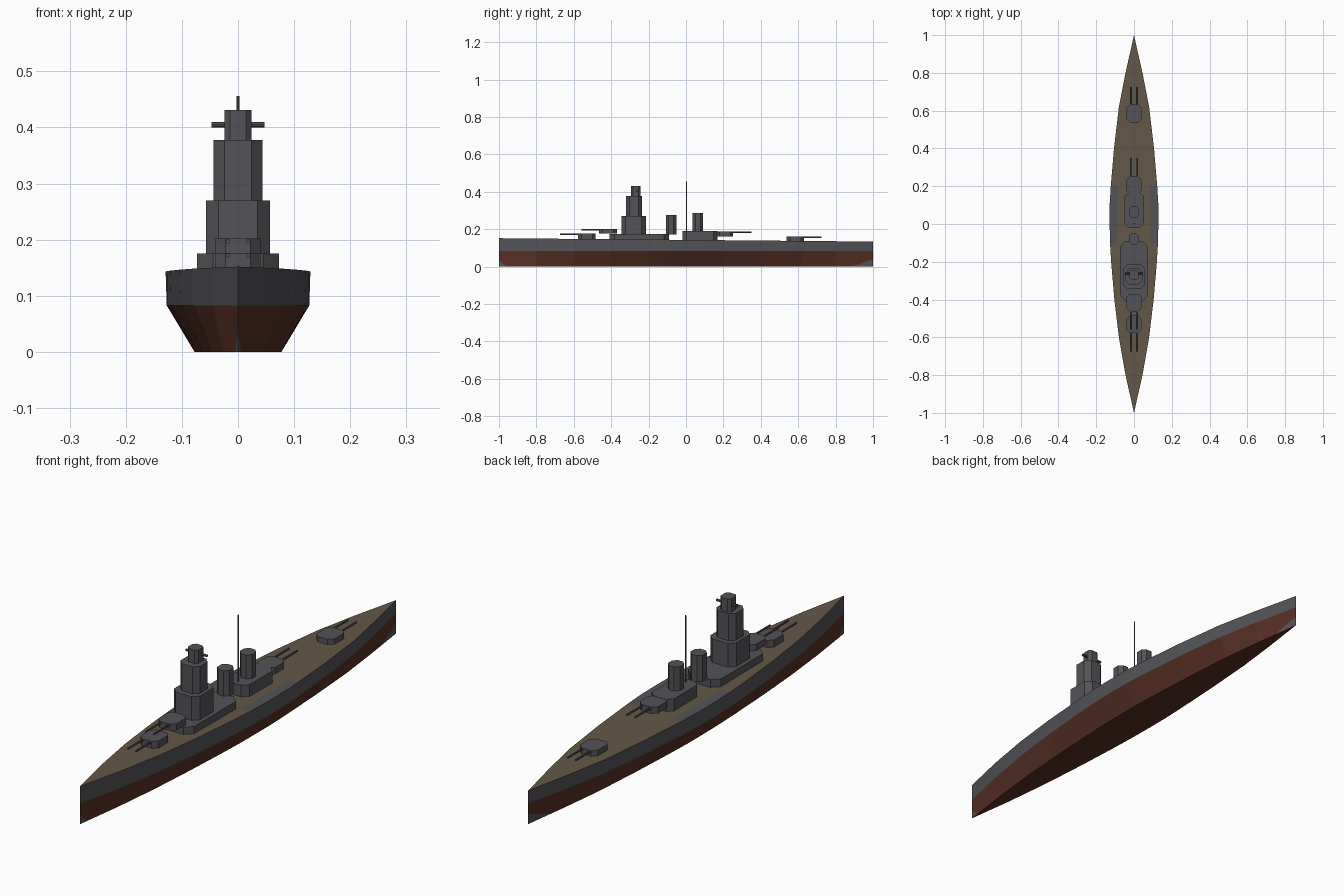
import bpy, bmesh, math
from mathutils import Vector

if "Cube" in bpy.data.objects:
    bpy.data.objects.remove(bpy.data.objects["Cube"])


def material(name, rgb):
    m = bpy.data.materials.new(name)
    m.diffuse_color = (*rgb, 1)
    m.use_nodes = True
    m.node_tree.nodes["Principled BSDF"].inputs["Base Color"].default_value = m.diffuse_color
    return m


GREY = material("naval grey", (0.088, 0.088, 0.098))
RED = material("hull red", (0.100, 0.030, 0.019))
WOOD = material("deck brown", (0.125, 0.096, 0.062))


def finish(bm, name, mats):
    me = bpy.data.meshes.new(name)
    bm.normal_update()
    bm.to_mesh(me)
    bm.free()
    for m in mats:
        me.materials.append(m)
    ob = bpy.data.objects.new(name, me)
    bpy.context.collection.objects.link(ob)
    return ob


def prism(name, hx, y0, y1, z0, z1, c):
    """Block with chamfered vertical corners."""
    pts = [(hx - c, y0), (hx, y0 + c), (hx, y1 - c), (hx - c, y1),
           (c - hx, y1), (-hx, y1 - c), (-hx, y0 + c), (c - hx, y0)]
    bm = bmesh.new()
    low = [bm.verts.new((x, y, z0)) for x, y in pts]
    top = [bm.verts.new((x, y, z1)) for x, y in pts]
    bm.faces.new(top)
    bm.faces.new(low[::-1])
    for i in range(8):
        j = (i + 1) % 8
        bm.faces.new((low[i], low[j], top[j], top[i]))
    return finish(bm, name, [GREY])


def rod(name, a, b, r, n=8):
    """Cylinder between two points."""
    a, b = Vector(a), Vector(b)
    bm = bmesh.new()
    bmesh.ops.create_cone(bm, cap_ends=True, segments=n, radius1=r, radius2=r,
                          depth=(b - a).length)
    ob = finish(bm, name, [GREY])
    ob.location = (a + b) / 2
    ob.rotation_euler = (b - a).to_track_quat('Z', 'Y').to_euler()
    return ob


# Hull: (y, half beam) stations, lofted through a five-point half section
stations = [(-1, 0), (-.8, .045), (-.6, .080), (-.4, .104), (-.2, .121),
            (-.1, .127), (0, .129), (.1, .129), (.2, .123), (.4, .106),
            (.62, .080), (.8, .045), (1, 0)]
WATERLINE = 0.083
bm = bmesh.new()
rings = []
for y, w in stations:
    deck = 0.143 - 0.009 * y
    half = [(0, 0), (0.6 * w, 0), (0.985 * w, WATERLINE), (w, deck),
            (0.68 * w, deck), (0, deck)]
    loop = half + [(-x, z) for x, z in half[-2:0:-1]]
    rings.append([bm.verts.new((x, y, z)) for x, z in loop])
for a, b in zip(rings, rings[1:]):
    for i in range(len(a)):
        j = (i + 1) % len(a)
        bm.faces.new((a[i], a[j], b[j], b[i]))
bmesh.ops.remove_doubles(bm, verts=bm.verts, dist=1e-5)
bmesh.ops.recalc_face_normals(bm, faces=bm.faces)
# cut the grey feet at stern and bow
feet = [(Vector((0, .885, 0)), Vector((0, .04, -.115))),
        (Vector((0, -.96, 0)), Vector((0, -.035, -.04)))]
for co, no in feet:
    bmesh.ops.bisect_plane(bm, geom=bm.verts[:] + bm.edges[:] + bm.faces[:],
                           plane_co=co, plane_no=no, dist=1e-6)
bm.normal_update()
for f in bm.faces:
    c = f.calc_center_median()
    if f.normal.z > 0.9:
        amidships = -0.1 < c.y < 0.2 and abs(c.x) > 0.08
        f.material_index = 0 if amidships else 2
    elif c.z < WATERLINE:
        foot = any((c - co).dot(no) > 0 and f.normal.z > -0.9 for co, no in feet)
        f.material_index = 0 if foot else 1
finish(bm, "hull", [GREY, RED, WOOD])

# Forward superstructure and stepped tower
prism("forward_deckhouse", .073, -.41, -.09, .138, .175, .028)
prism("tower_base", .057, -.345, -.215, .170, .270, .022)
prism("tower_middle", .044, -.322, -.235, .265, .378, .020)
prism("tower_top", .024, -.294, -.244, .373, .431, .010)
rod("rangefinder", (-.047, -.262, .405), (.047, -.262, .405), .005)

# Aft superstructure, funnels and mast
prism("aft_deckhouse", .050, -.02, .168, .136, .190, .022)
prism("forward_funnel", .027, -.108, -.051, .172, .277, .015)
prism("aft_funnel", .027, .035, .092, .185, .286, .015)
rod("mast", (0, .003, .185), (0, .003, .456), .0028)

# Turrets with twin guns: y range, z range, gun height, muzzle y
turrets = [("bow_turret", -.578, -.483, .145, .176, .172, -.674),
           ("raised_bow_turret", -.465, -.370, .176, .202, .197, -.558),
           ("raised_stern_turret", .160, .252, .162, .189, .184, .349),
           ("stern_turret", .537, .632, .134, .160, .156, .725)]
for name, y0, y1, z0, z1, gz, tip in turrets:
    prism(name, .040, y0, y1, z0, z1, .018)
    for side, x in (("left", -.018), ("right", .018)):
        rod(f"{name}_{side}_gun", (x, (y0 + y1) / 2, gz), (x, tip, gz), .004)
